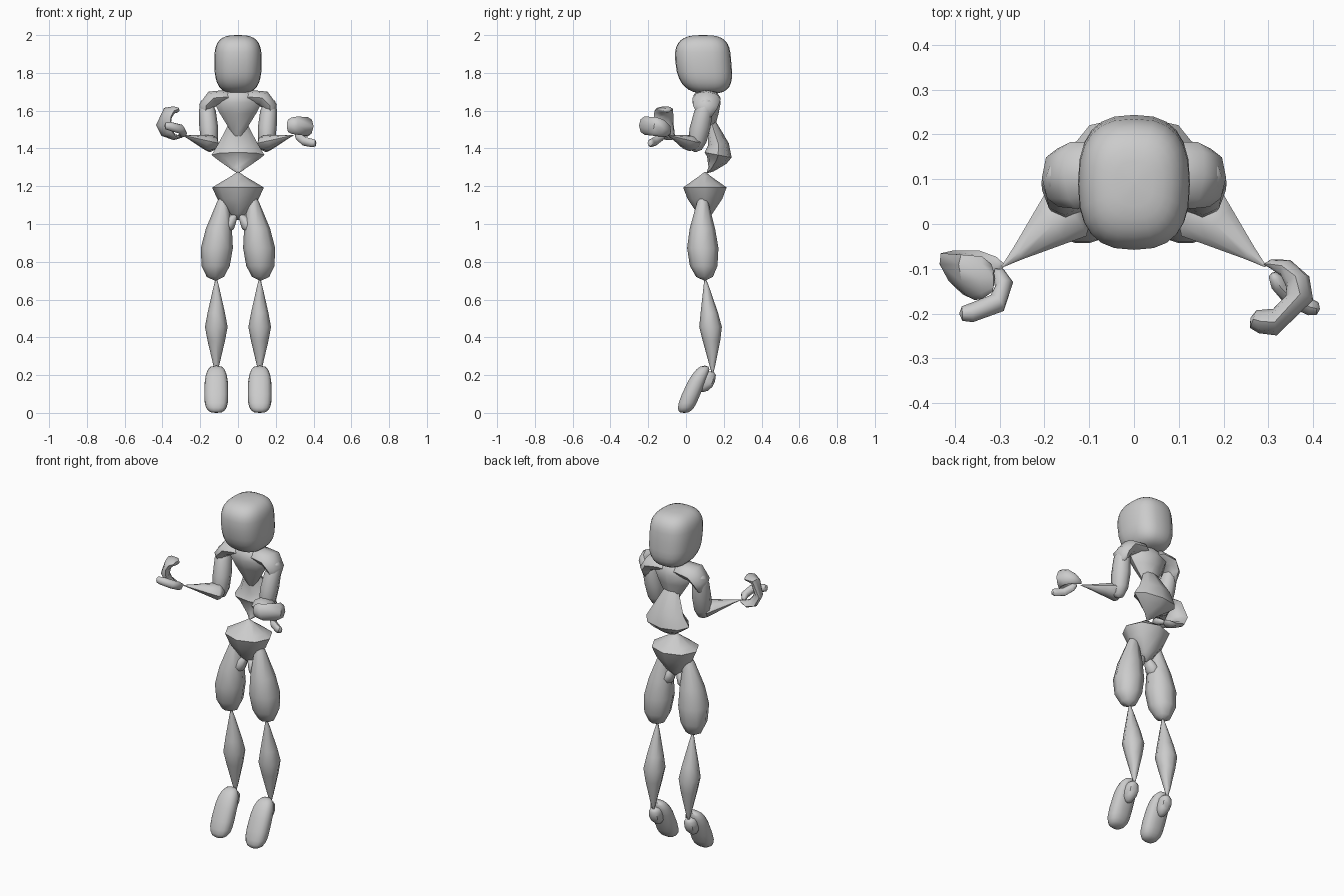
import bpy
import bmesh
from math import cos, sin, pi, radians
from mathutils import Vector

cube = bpy.data.objects.get("Cube")
if cube:
    bpy.data.objects.remove(cube)

GREY = (0.6, 0.6, 0.6, 1)
grey = bpy.data.materials.new("light grey")
grey.use_nodes = True
grey.diffuse_color = GREY
grey.node_tree.nodes["Principled BSDF"].inputs["Base Color"].default_value = GREY


def signed_power(value, exponent):
    return abs(value) ** exponent * (1 if value >= 0 else -1)


def bezier(controls, t):
    """Point on a curve with any number of control points."""
    points = [Vector(c) for c in controls]
    while len(points) > 1:
        points = [a.lerp(b, t) for a, b in zip(points, points[1:])]
    return points[0]


def swelling(peak, start_round, end_round, steps):
    """Position and size along a part that swells to its peak and closes again.
    Roundness one gives a straight-sided spindle, more gives a blunter form."""
    def rise(roundness):
        angles = [pi / 2 * i / steps for i in range(steps + 1)]
        return [(1 - cos(a) ** (2 / roundness), max(sin(a) ** (2 / roundness), 0.03)) for a in angles]
    lower = [(peak * s, size) for s, size in rise(start_round)]
    upper = [(1 - (1 - peak) * s, size) for s, size in rise(end_round)[:-1]]
    return lower + upper[::-1]


def part(name, controls, width, depth, peak=0.5, start_round=2.0, end_round=2.0, side=None,
         sides=8, steps=3, squareness=2.0, mirror=False):
    """Sweep a swelling section along a curve. Rings stay level unless a side
    direction is given, in which case they turn with the curve."""
    bm = bmesh.new()
    rings = []
    for t, size in swelling(peak, start_round, end_round, steps):
        centre = bezier(controls, t)
        across, through = Vector((1, 0, 0)), Vector((0, 1, 0))
        if side:
            ahead = bezier(controls, t + 0.01) - bezier(controls, t - 0.01)
            ahead.normalize()
            across = Vector(side)
            across = (across - ahead * across.dot(ahead)).normalized()
            through = ahead.cross(across)
        ring = []
        for k in range(sides):
            turn = 2 * pi * k / sides
            u = width * size * signed_power(cos(turn), 2 / squareness)
            v = depth * size * signed_power(sin(turn), 2 / squareness)
            ring.append(bm.verts.new(centre + across * u + through * v))
        rings.append(ring)

    # Skin the rings and close both ends
    for low, high in zip(rings, rings[1:]):
        for k in range(sides):
            j = (k + 1) % sides
            bm.faces.new((low[k], low[j], high[j], high[k]))
    bm.faces.new(rings[0])
    bm.faces.new(rings[-1])
    bmesh.ops.recalc_face_normals(bm, faces=bm.faces)

    mesh = bpy.data.meshes.new(name)
    bm.to_mesh(mesh)
    bm.free()
    mesh.materials.append(grey)
    for face in mesh.polygons:
        face.use_smooth = True
    mesh.set_sharp_from_angle(angle=radians(50))
    obj = bpy.data.objects.new(name, mesh)
    bpy.context.collection.objects.link(obj)
    if mirror:
        obj.modifiers.new("Mirror", 'MIRROR').use_mirror_merge = False


UPRIGHT = (0, 0, 1)
SIDEWAYS = (1, 0, 0)
FORE_AND_AFT = (0, 1, 0)

# Head: rounded block, fuller at the back of its underside
part("head", [(0, .12, 1.69), (0, .08, 1.85), (0, .09, 2)], width=.125, depth=.148,
     peak=.55, start_round=3, end_round=3, sides=24, steps=8, squareness=2.6)

# Torso: chest above a thin waist, ribs flaring then closing to a point
part("chest", [(0, .13, 1.44), (0, .1, 1.73)], width=.125, depth=.075,
     peak=.7, start_round=1.1, end_round=1.8)
part("ribs", [(0, .11, 1.27), (0, .25, 1.38), (0, .08, 1.64)], width=.14, depth=.073,
     peak=.35, start_round=1, end_round=1, side=SIDEWAYS)
part("pelvis", [(0, .1, 1.02), (0, .1, 1.275)], width=.137, depth=.115,
     peak=.68, start_round=1.3, end_round=1)

# Shoulders and arms
part("shoulders", [(.01, .11, 1.65), (.1, .12, 1.71), (.2, .1, 1.66), (.17, .1, 1.55)],
     width=.075, depth=.043, start_round=3, side=FORE_AND_AFT, mirror=True)
part("upper_arms", [(.15, .05, 1.38), (.15, .07, 1.5), (.17, .11, 1.67)],
     width=.05, depth=.055, start_round=2.5, end_round=2.5, mirror=True)
part("forearms", [(.12, .05, 1.42), (.294, -.095, 1.47)], width=.068, depth=.044,
     peak=.17, start_round=1.5, end_round=1, side=(.64, .77, 0), mirror=True)

# Right hand: fingers curled upward, thumb in front
part("right_fingers",
     [(-.29, -.09, 1.47), (-.36, -.1, 1.42), (-.46, -.12, 1.52), (-.38, -.12, 1.63), (-.31, -.12, 1.6)],
     width=.06, depth=.024, start_round=1.7, end_round=3, side=(.6, -.8, 0), steps=4)
part("right_thumb",
     [(-.31, -.1, 1.47), (-.25, -.17, 1.49), (-.33, -.2, 1.52), (-.39, -.2, 1.52)],
     width=.025, depth=.023, start_round=3, end_round=4, side=UPRIGHT)

# Left hand: fingers curled inward, thumb below
part("left_fingers",
     [(.29, -.09, 1.48), (.38, -.08, 1.5), (.4, -.17, 1.53), (.36, -.25, 1.52), (.26, -.21, 1.52)],
     width=.05, depth=.031, start_round=1.7, end_round=5, side=UPRIGHT, steps=4)
part("left_thumb", [(.31, -.11, 1.48), (.34, -.18, 1.42), (.415, -.19, 1.43)],
     width=.024, depth=.02, start_round=3, end_round=4, side=UPRIGHT)

# Legs: bulging thighs and spindle shins meeting at pointed knees
part("thighs", [(.12, .1, .7), (.12, .08, .9), (.07, .09, 1.18)], width=.085, depth=.083,
     peak=.4, start_round=2.2, end_round=1.35, mirror=True)
part("inner_thighs", [(0, .09, 1.07), (.1, .09, .92)], width=.04, depth=.035,
     start_round=1.2, end_round=1.2, side=FORE_AND_AFT, mirror=True)
part("shins", [(.115, .14, .2), (.115, .14, .45), (.115, .1, .72)], width=.06, depth=.06,
     start_round=1.1, end_round=1.1, mirror=True)

# Feet: toes hanging down, with a small heel block behind
part("feet", [(.115, -.01, 0), (.115, .03, .12), (.115, .1, .25)], width=.063, depth=.05,
     peak=.4, start_round=3, end_round=3, sides=14, steps=5, squareness=2.4, mirror=True)
part("heels", [(.115, .09, .11), (.115, .12, .22)], width=.036, depth=.048,
     start_round=2, end_round=3, squareness=2.4, mirror=True)
